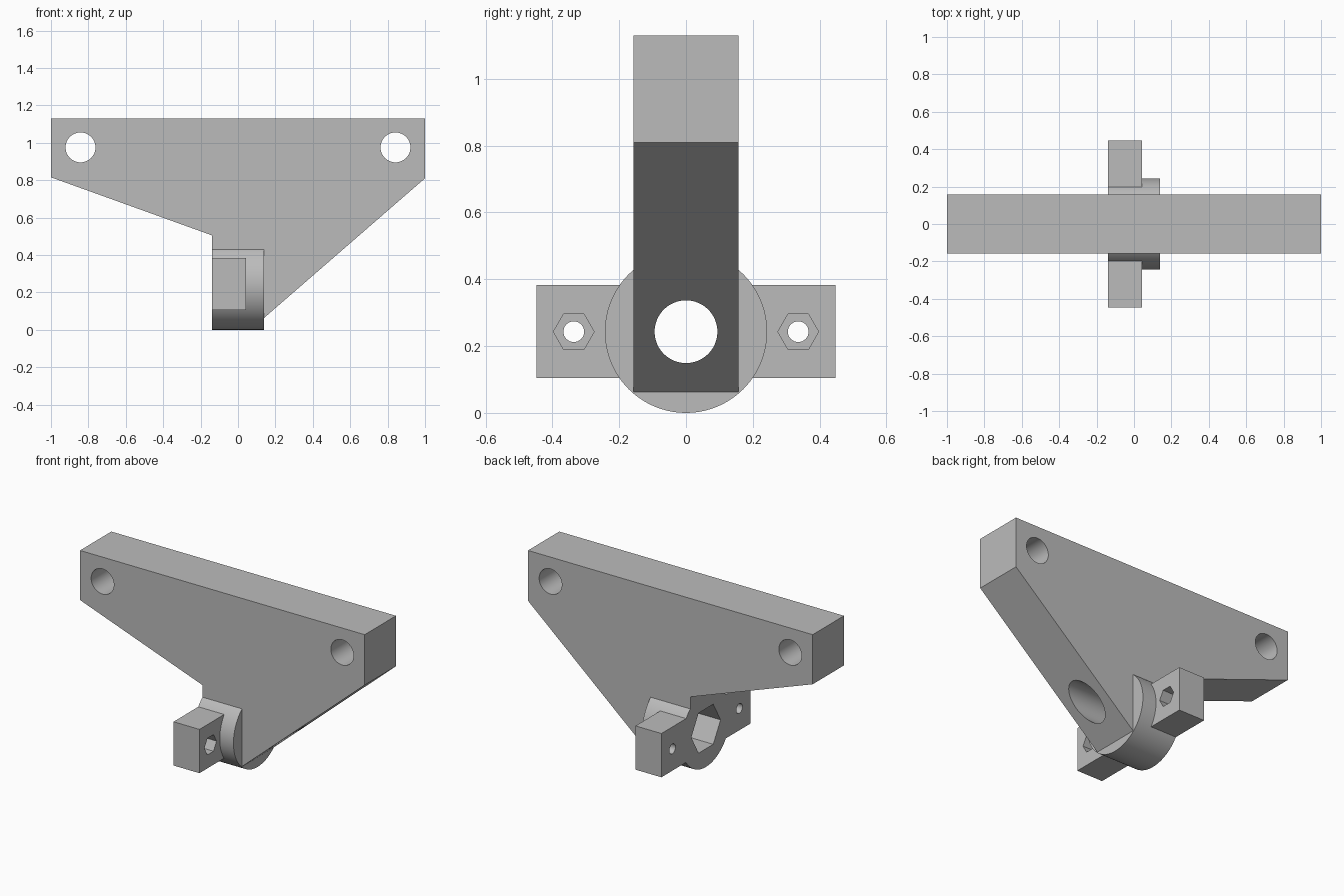
import bpy
import bmesh
import math
from mathutils import Vector

default = bpy.data.objects.get("Cube")
if default:
    bpy.data.objects.remove(default, do_unlink=True)

grey = bpy.data.materials.new("plain grey")
grey.use_nodes = True
grey.diffuse_color = (0.5, 0.5, 0.5, 1)
grey.node_tree.nodes["Principled BSDF"].inputs["Base Color"].default_value = (0.5, 0.5, 0.5, 1)


def prism(name, outline, axis, start, end):
    """Extrude a 2D outline along x (points are y, z) or y (points are x, z)."""
    place = (lambda a, b: (start, a, b)) if axis == "x" else (lambda a, b: (a, start, b))
    step = Vector((end - start, 0, 0) if axis == "x" else (0, end - start, 0))
    bm = bmesh.new()
    face = bm.faces.new([bm.verts.new(place(a, b)) for a, b in outline])
    extruded = bmesh.ops.extrude_face_region(bm, geom=[face])["geom"]
    moved = [g for g in extruded if isinstance(g, bmesh.types.BMVert)]
    bmesh.ops.translate(bm, verts=moved, vec=step)
    bmesh.ops.recalc_face_normals(bm, faces=bm.faces)
    mesh = bpy.data.meshes.new(name)
    bm.to_mesh(mesh)
    bm.free()
    mesh.materials.append(grey)
    obj = bpy.data.objects.new(name, mesh)
    bpy.context.collection.objects.link(obj)
    return obj


def ring(a, b, radius, sides):
    return [(a + radius * math.cos(math.tau * i / sides),
             b + radius * math.sin(math.tau * i / sides)) for i in range(sides)]


def combine(body, tool, operation):
    """Apply one boolean and discard the tool."""
    mod = body.modifiers.new(operation.title(), "BOOLEAN")
    mod.operation = operation
    mod.solver = "EXACT"
    mod.object = tool
    bpy.context.view_layer.objects.active = body
    bpy.ops.object.modifier_apply(modifier=mod.name)
    bpy.data.objects.remove(tool, do_unlink=True)


AXLE = 0.243          # height of the bore, also the collar radius
BACK, FRONT = -0.14, 0.138
WING_FRONT = 0.042

# Wide arm plate with two sloping lower edges
bracket = prism("mounting_bracket",
                [(-1, 1.13), (-1, 0.815), (BACK, 0.505), (BACK, 0.062),
                 (FRONT, 0.062), (1, 0.81), (1, 1.13)], "y", -0.157, 0.157)

# Round collar and the bolting wings across it
collar = prism("collar", ring(0, AXLE, AXLE, 96), "x", BACK, FRONT)
combine(bracket, collar, "UNION")
wings = prism("wings", [(-0.447, 0.105), (0.447, 0.105), (0.447, 0.383), (-0.447, 0.383)],
              "x", BACK, WING_FRONT)
combine(bracket, wings, "UNION")

# Main bore with its hexagonal socket
combine(bracket, prism("bore", ring(0, AXLE, 0.094, 64), "x", -0.3, 0.7), "DIFFERENCE")
combine(bracket, prism("socket", ring(0, AXLE, 0.147, 6), "x", -0.3, 0.06), "DIFFERENCE")

for side in (-1, 1):
    # Plate hole at each upper corner
    hole = prism("corner_hole", ring(side * 0.842, 0.975, 0.08, 48), "y", -0.3, 0.3)
    combine(bracket, hole, "DIFFERENCE")
    # Bolt hole and nut recess in each wing
    bolt = prism("bolt_hole", ring(side * 0.336, AXLE, 0.031, 32), "x", -0.3, 0.3)
    combine(bracket, bolt, "DIFFERENCE")
    nut = prism("nut_recess", ring(side * 0.336, AXLE, 0.061, 6), "x", -0.05, 0.3)
    combine(bracket, nut, "DIFFERENCE")

# Smooth the round walls, keep the edges crisp
bpy.ops.object.select_all(action="DESELECT")
bracket.select_set(True)
bpy.context.view_layer.objects.active = bracket
bpy.ops.object.shade_smooth_by_angle(angle=math.radians(25))
